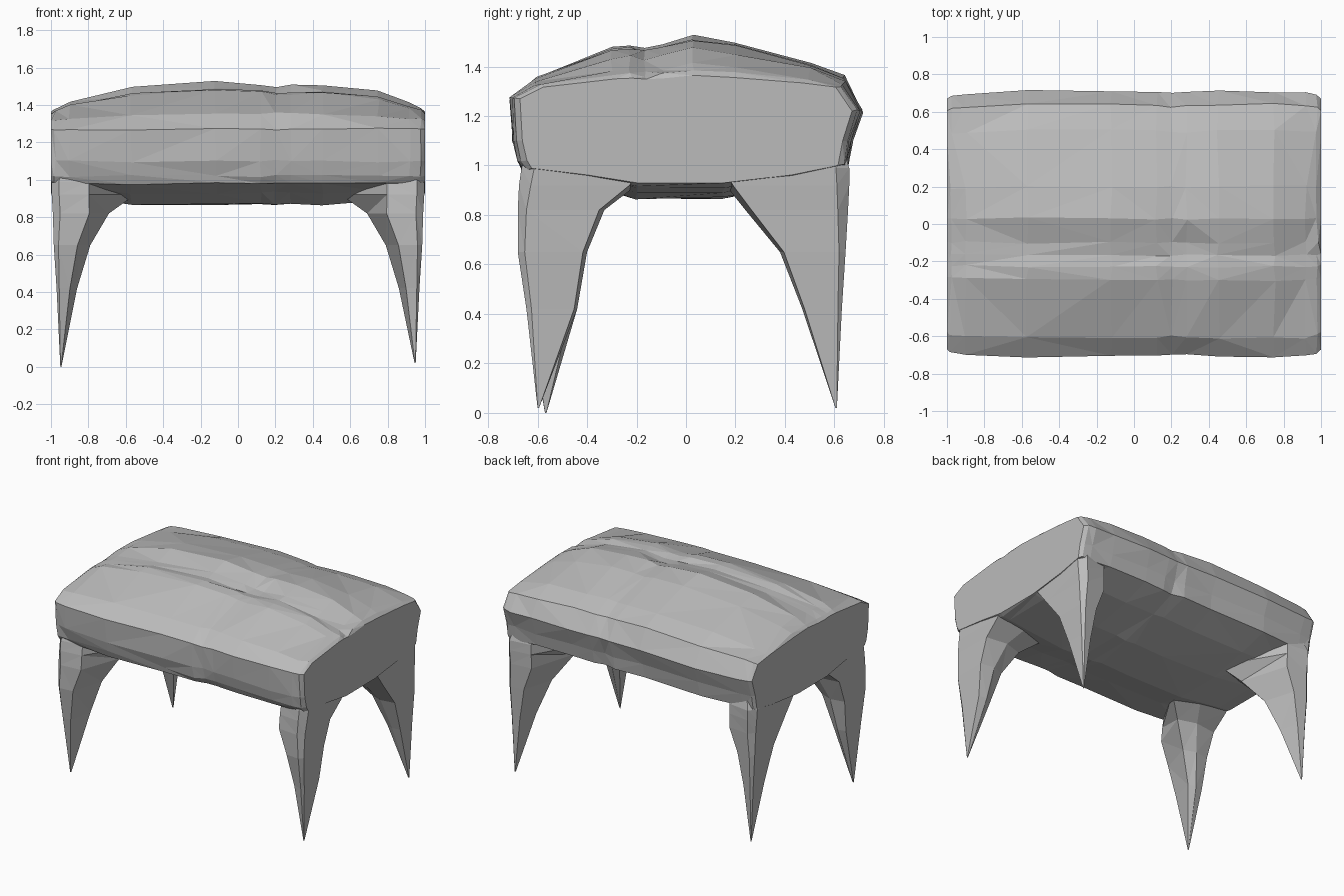
import bpy, bmesh, random
from mathutils import Vector

random.seed(4)
if "Cube" in bpy.data.objects:
    bpy.data.objects.remove(bpy.data.objects["Cube"], do_unlink=True)

# One plain grey for the whole piece
grey = bpy.data.materials.new("soft_grey")
grey.use_nodes = True
GREY = (0.5, 0.5, 0.5, 1)
grey.diffuse_color = GREY
grey.node_tree.nodes["Principled BSDF"].inputs["Base Color"].default_value = GREY


def loft(name, rings, wobble=0.0):
    """Skin a closed solid through rings of equal point count, with flat facets."""
    bm = bmesh.new()
    loops = [[bm.verts.new(p) for p in ring] for ring in rings]
    for a, b in zip(loops, loops[1:]):
        for i in range(len(a)):
            j = (i + 1) % len(a)
            bm.faces.new((a[i], a[j], b[j], b[i]))
    bm.faces.new(loops[0])
    bm.faces.new(loops[-1])
    for loop in loops[1:-1]:
        for v in loop:
            v.co += Vector([random.uniform(-wobble, wobble) for _ in range(3)])
    bmesh.ops.triangulate(bm, faces=[f for f in bm.faces if len(f.verts) == 4])
    bmesh.ops.recalc_face_normals(bm, faces=bm.faces)
    mesh = bpy.data.meshes.new(name)
    bm.to_mesh(mesh)
    bm.free()
    mesh.materials.append(grey)
    obj = bpy.data.objects.new(name, mesh)
    bpy.context.collection.objects.link(obj)
    return obj


# Cushion: side profile (y, z) with a crease across the top and a sagging belly
profile = [(-.66, .98), (-.68, 1.02), (-.70, 1.1), (-.71, 1.27), (-.61, 1.36),
           (-.30, 1.48), (-.23, 1.49), (-.17, 1.475), (-.1, 1.485), (.03, 1.53),
           (.2, 1.5), (.5, 1.42), (.64, 1.36), (.71, 1.22), (.67, 1.1),
           (.65, 1.0), (.45, .93), (.15, .87), (-.2, .87), (-.42, .93)]
# Stations along x: x, width, crown, belly
stations = [(-1, .945, .28, .55), (-.98, .965, .36, .6), (-.9, .98, .53, .7),
            (-.57, 1, .83, 1), (-.12, 1, 1, 1), (.12, 1, .92, 1),
            (.2, .98, .87, 1), (.28, .985, .88, 1), (.45, 1, .92, 1),
            (.75, 1, .75, .9), (.92, .995, .48, .7), (.98, .975, .36, .6),
            (1, .945, .28, .55)]


def section(x, width, crown, belly):
    ring = []
    for y, z in profile:
        if z > 1.3:
            z = 1.3 + (z - 1.3) * crown
        elif z < 1:
            z = 1 - (1 - z) * belly
        ring.append((x, y * width, z))
    return ring


loft("cushion", [section(*s) for s in stations], wobble=0.007)

# Legs: z, outer x, inner x, then outer y and inner y, from wide root to sharp tip
heights = [(1.08, .97, .55), (.99, .998, .5), (.92, .996, .55), (.82, .99, .69),
           (.65, .985, .79), (.42, .97, .86), (.02, .95, .944)]
depths = {"front": [(.63, .2), (.665, .15), (.675, .2), (.68, .33),
                    (.68, .4), (.645, .44), (.6, .594)],
          "back": [(.63, .2), (.66, .12), (.66, .16), (.655, .24),
                   (.645, .38), (.63, .47), (.61, .604)]}


def leg(name, sx, end):
    """Corner leg whose inner edge flares up into the belly."""
    sy = -1 if end == "front" else 1
    rings = []
    for (z, xo, xi), (yo, yi) in zip(heights, depths[end]):
        w, d = xo - xi, yo - yi
        face = min(.65 * w, .2)
        corner = [(xo, yo - .1 * d), (xo - .2 * face, yo), (xo - face, yo - .04 * d),
                  (xi, yi + .12 * d), (xi + .45 * w, yi), (xo - .01 * w, yi + .06 * d)]
        rings.append([(sx * x, sy * y, z) for x, y in corner])
    # The front right tip reaches lowest and leans in a little
    if sx < 0 and end == "front":
        rings[-1] = [(x, y + .03, 0) for x, y, z in rings[-1]]
    loft(name, rings)


for side, sx in (("left", 1), ("right", -1)):
    for end in depths:
        leg(f"{end}_{side}_leg", sx, end)
